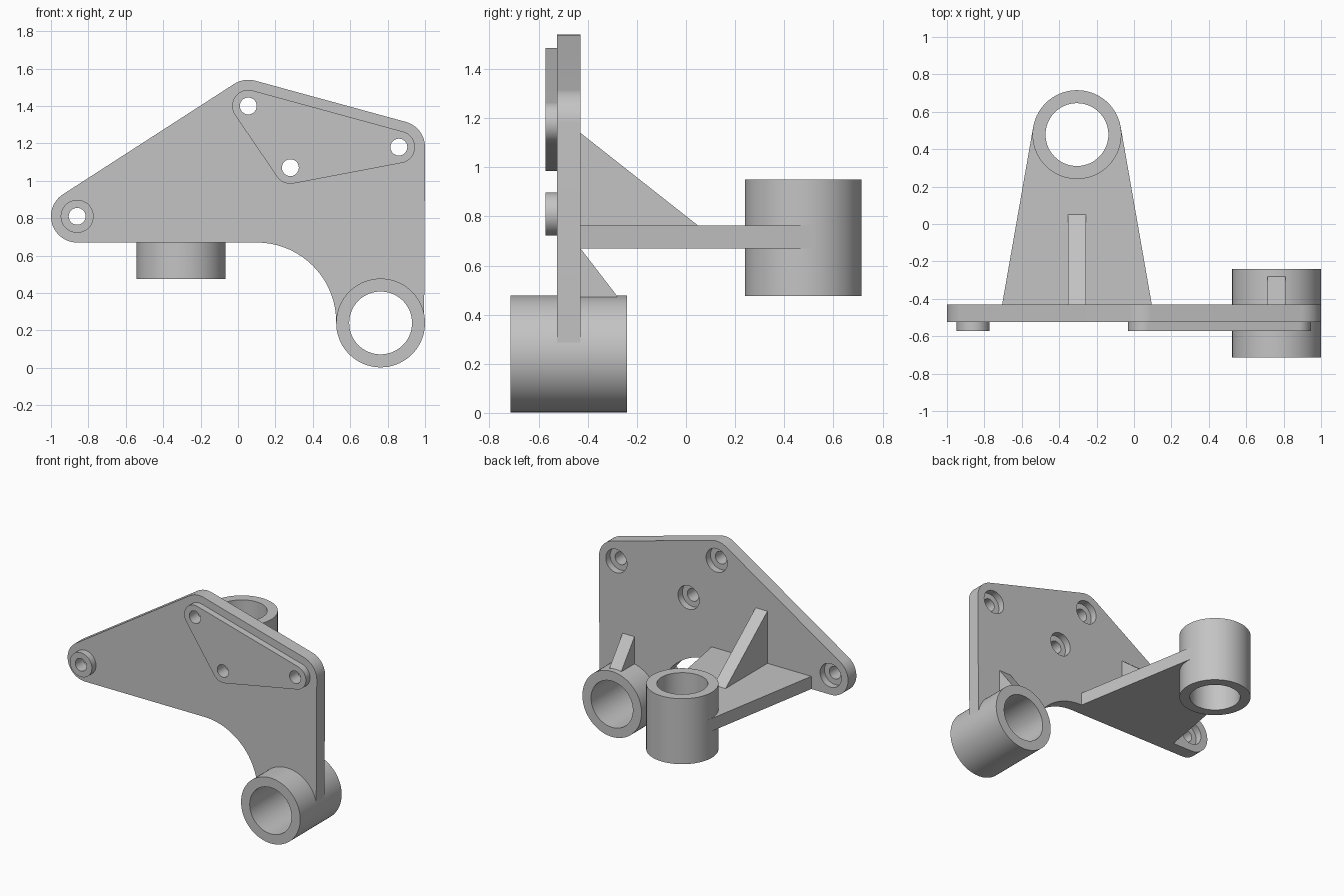
import bpy, bmesh
from math import sin, cos, acos, atan2, pi, radians, hypot, ceil

cube = bpy.data.objects.get("Cube")
if cube:
    bpy.data.objects.remove(cube, do_unlink=True)

grey = bpy.data.materials.new("plain grey")
grey.use_nodes = True
colour = (0.55, 0.55, 0.55, 1)
grey.diffuse_color = colour
grey.node_tree.nodes["Principled BSDF"].inputs["Base Color"].default_value = colour

PLACE = {"x": lambda u, v, d: (d, u, v),
         "y": lambda u, v, d: (u, d, v),
         "z": lambda u, v, d: (u, v, d)}


def arc(c, r, a, b):
    n = max(2, ceil(abs(b - a) / radians(5)))
    angles = [a + (b - a) * i / n for i in range(n + 1)]
    return [(c[0] + r * cos(t), c[1] + r * sin(t)) for t in angles]


def circle(c, r):
    return arc(c, r, 0, 2 * pi)[:-1]


def normal(p, q):
    """Outward angle of the edge p-q on an anticlockwise outline."""
    return atan2(p[0] - q[0], q[1] - p[1]) % (2 * pi)


def rounded(points, r):
    """Anticlockwise polygon of equal circles joined by tangents."""
    out = []
    for i, p in enumerate(points):
        a = normal(points[i - 1], p)
        b = normal(p, points[(i + 1) % len(points)])
        out += arc(p, r, a, b if b > a else b + 2 * pi)
    return out


def prism(name, outline, axis, lo, hi):
    bm = bmesh.new()
    put = PLACE[axis]
    low = [bm.verts.new(put(u, v, lo)) for u, v in outline]
    high = [bm.verts.new(put(u, v, hi)) for u, v in outline]
    bm.faces.new(low)
    bm.faces.new(high)
    for i in range(len(low)):
        bm.faces.new((low[i - 1], low[i], high[i], high[i - 1]))
    bmesh.ops.recalc_face_normals(bm, faces=bm.faces)
    mesh = bpy.data.meshes.new(name)
    bm.to_mesh(mesh)
    bm.free()
    mesh.materials.append(grey)
    obj = bpy.data.objects.new(name, mesh)
    bpy.context.collection.objects.link(obj)
    return obj


def select(obj):
    bpy.ops.object.select_all(action="DESELECT")
    obj.select_set(True)
    bpy.context.view_layer.objects.active = obj


def bore(obj, c, r, axis, lo, hi):
    """Cut a round hole and discard the cutter."""
    cutter = prism("hole_cutter", circle(c, r), axis, lo, hi)
    mod = obj.modifiers.new("hole", "BOOLEAN")
    mod.operation, mod.solver, mod.object = "DIFFERENCE", "EXACT", cutter
    select(obj)
    bpy.ops.object.modifier_apply(modifier=mod.name)
    bpy.data.objects.remove(cutter, do_unlink=True)


FRONT, BACK, PAD = -0.525, -0.43, -0.573
R_OUT, R_IN, R_MID = 0.2375, 0.168, 0.2
left_end, peak, corner, inner = (-0.86, 0.81), (0.055, 1.4), (0.86, 1.18), (0.28, 1.07)
low_hub, rear_hub = (0.7625, 0.24), (-0.305, 0.478)
parts = []

# Main upright plate with a concave lower edge
r = 0.14
a, b = normal(corner, peak), normal(peak, left_end)
outline = (arc((0.1, 0.245), 0.425, pi / 2, 0)
           + arc(low_hub, R_OUT - 0.005, pi, 2 * pi)
           + arc(corner, r, 0, a) + arc(peak, r, a, b)
           + arc(left_end, r, b, 1.5 * pi))
plate = prism("main_plate", outline, "y", FRONT, BACK)
bore(plate, low_hub, R_MID, "y", -1, 1)
parts.append(plate)

# Raised pads on the front
round_pad = prism("round_pad", circle(left_end, 0.088), "y", PAD, FRONT)
tri_pad = prism("triangular_pad", rounded([peak, inner, corner], 0.086), "y", PAD, FRONT)
parts += [round_pad, tri_pad]

# Screw holes, counterbored from the back
for hole in (left_end, peak, corner, inner):
    bore(plate, hole, 0.045, "y", -1, 1)
    bore(plate, hole, 0.085, "y", BACK - 0.05, 1)
    bore(round_pad if hole is left_end else tri_pad, hole, 0.045, "y", -1, 1)

# Bearing tubes
for name, hub, axis, lo, hi in (("lower_tube", low_hub, "y", -0.715, -0.24),
                                ("rear_tube", rear_hub, "z", 0.475, 0.95)):
    tube = prism(name, circle(hub, R_OUT), axis, lo, hi)
    bore(tube, hub, R_IN, axis, -2, 2)
    parts.append(tube)

# Tapered shelf, tangent to the rear tube
half, reach = 0.4, rear_hub[1] - BACK
t = atan2(-reach, half) + acos(R_OUT / hypot(half, reach))
dx, dy = R_OUT * cos(t), R_OUT * sin(t)
hx, hy = rear_hub
shelf = prism("shelf", [(hx - half, BACK), (hx + half, BACK),
                        (hx + dx, hy + dy), (hx - dx, hy + dy)], "z", 0.67, 0.762)
bore(shelf, rear_hub, R_MID, "z", -1, 2)
parts.append(shelf)

# Triangular ribs
parts.append(prism("shelf_rib", [(BACK, 0.762), (0.05, 0.762), (BACK, 1.14)],
                   "x", hx - 0.0475, hx + 0.0475))
parts.append(prism("lower_rib", [(BACK, 0.45), (-0.28, 0.45), (-0.28, 0.475), (BACK, 0.67)],
                   "x", low_hub[0] - 0.0475, low_hub[0] + 0.0475))

for part in parts:
    select(part)
    bpy.ops.object.shade_smooth_by_angle(angle=radians(30))
